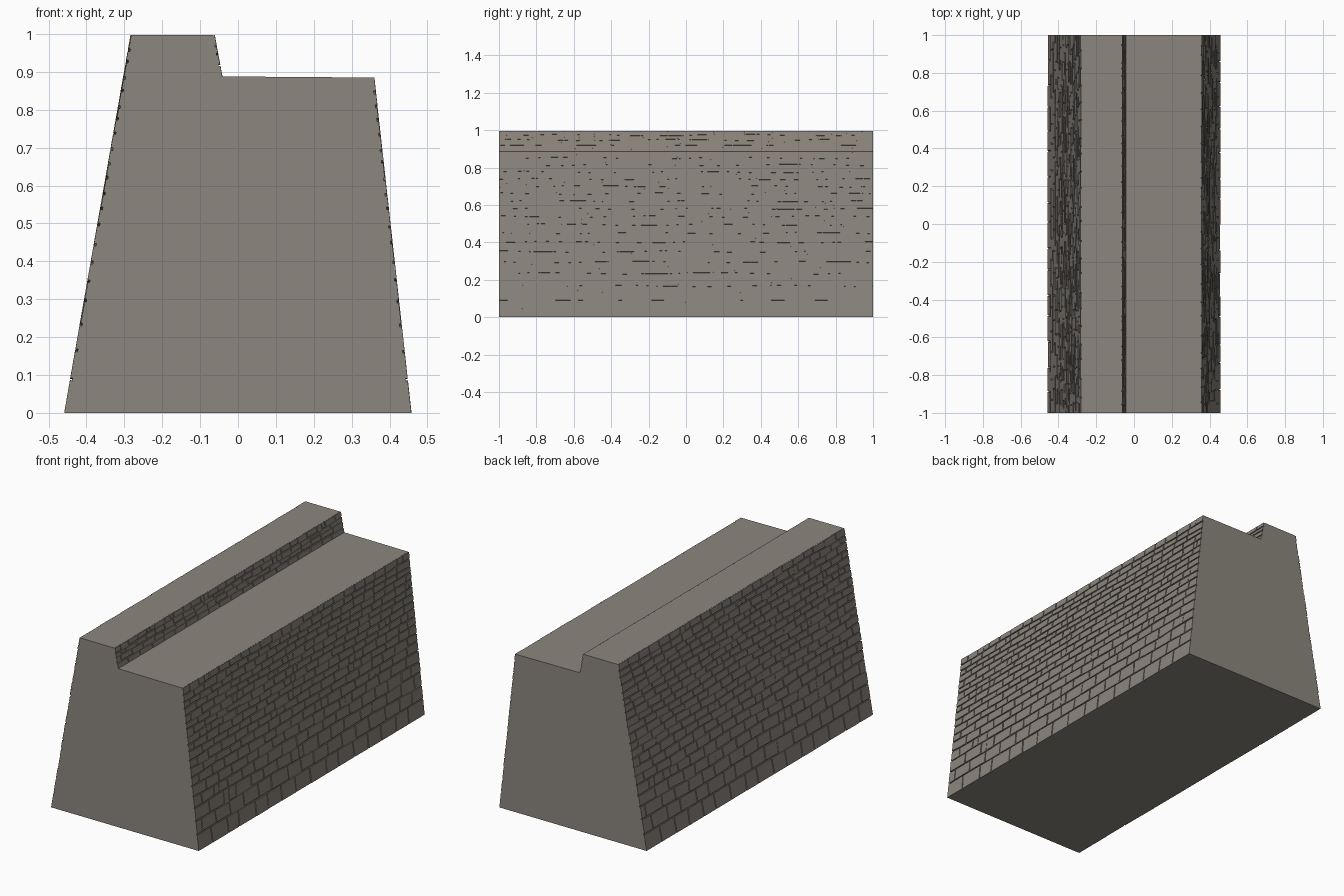
import bpy, bmesh, math, random
from mathutils import Vector

if "Cube" in bpy.data.objects:
    bpy.data.objects.remove(bpy.data.objects["Cube"])

random.seed(7)
HALF = 1.0      # half length of the wall
DEPTH = 0.004   # depth of the joints
GAP = 0.0028    # half width of the joints

stone = bpy.data.materials.new("warm grey stone")
stone.diffuse_color = (0.262, 0.236, 0.207, 1)
stone.use_nodes = True
stone.node_tree.nodes["Principled BSDF"].inputs["Base Color"].default_value = stone.diffuse_color


def finish(name, bm):
    bmesh.ops.recalc_face_normals(bm, faces=bm.faces[:])
    me = bpy.data.meshes.new(name)
    bm.to_mesh(me)
    bm.free()
    ob = bpy.data.objects.new(name, me)
    bpy.context.collection.objects.link(ob)
    me.materials.append(stone)
    return ob


# Wall core: stepped, battered section extruded along y
D = DEPTH
profile = [(-0.456 + D, 0), (0.456 - D, 0), (0.358 - D, 0.885),
           (-0.042 - D, 0.888), (-0.062 - D, 0.997), (-0.281 + D, 0.997)]
bm = bmesh.new()
front = bm.faces.new([bm.verts.new((x, -HALF, z)) for x, z in profile])
ext = bmesh.ops.extrude_face_region(bm, geom=[front], use_keep_orig=True)
for v in ext["geom"]:
    if isinstance(v, bmesh.types.BMVert):
        v.co.y = HALF
finish("wall_core", bm)


def row_levels(rows, taper):
    """Fractions of the slope height: tall courses low down, thin ones above."""
    w = [1 + taper * math.exp(-k / 4) for k in range(rows)]
    levels = [0.0]
    for h in w:
        levels.append(levels[-1] + h / sum(w))
    return levels


def masonry(name, foot, head, rows, taper, width, rough):
    """Courses of raised irregular blocks on a slope from foot to head (x, z)."""
    a, b = Vector((foot[0], 0, foot[1])), Vector((head[0], 0, head[1]))
    slope = b - a
    length = slope.length
    side = -1 if foot[0] < -0.2 else 1
    out = Vector((slope.z, 0, -slope.x)).normalized() * side
    levels = row_levels(rows, taper)
    phase = [random.uniform(0, 6.28) for _ in levels]
    bm = bmesh.new()

    def level(i, y):            # wavy bed joint
        if i in (0, rows):
            return levels[i]
        amp = 0.004 if i > 1 else 0.001
        return levels[i] + (amp * math.sin(7 * y + phase[i])
                            + 0.4 * amp * math.sin(23 * y + 2 * phase[i])) / length

    def block(corners):
        lift = random.uniform(0, rough)
        rings = []
        for h in (-DEPTH - 0.001, lift):
            ring = []
            for y, t in corners:
                p = a + slope * t + out * h
                p.y = y
                p.z = min(max(p.z, 0), 0.997)
                ring.append(bm.verts.new(p))
            rings.append(ring)
        for ring in rings:
            bm.faces.new(ring)
        for k in range(4):
            n = (k + 1) % 4
            bm.faces.new((rings[0][k], rings[0][n], rings[1][n], rings[1][k]))

    for i in range(rows):
        w = width * (1.0 - 0.28 * i / rows)
        joints, y = [-HALF], -HALF + w * (0.5 if i % 2 else 1)
        while y < HALF - 0.4 * w:
            joints.append(y + random.uniform(-0.12, 0.12) * w)
            y += w
        joints.append(HALF)
        lean = [0] + [random.uniform(-0.003, 0.003) for _ in joints[2:]] + [0]
        g = GAP / length
        for k in range(len(joints) - 1):
            l0, l1 = joints[k] - lean[k], joints[k] + lean[k]
            r0, r1 = joints[k + 1] - lean[k + 1], joints[k + 1] + lean[k + 1]
            if k:
                l0, l1 = l0 + GAP, l1 + GAP
            if k < len(joints) - 2:
                r0, r1 = r0 - GAP, r1 - GAP
            gb = g if i else 0
            gt = g if i < rows - 1 else 0
            j = [random.uniform(0, 0.5) * g for _ in range(4)]
            c = [(l0, level(i, l0) + gb + j[0] * (i > 0)),
                 (r0, level(i, r0) + gb + j[1] * (i > 0)),
                 (r1, level(i + 1, r1) - gt - j[2] * (gt > 0)),
                 (l1, level(i + 1, l1) - gt - j[3] * (gt > 0))]
            if i > 1 and random.random() < 0.08:    # occasional split block
                f = random.uniform(0.35, 0.65)
                mb = [c[0][n] + (c[1][n] - c[0][n]) * f for n in (0, 1)]
                mt = [c[3][n] + (c[2][n] - c[3][n]) * f for n in (0, 1)]
                s = GAP * 0.6
                block([c[0], (mb[0] - s, mb[1]), (mt[0] - s, mt[1]), c[3]])
                block([(mb[0] + s, mb[1]), c[1], c[2], (mt[0] + s, mt[1])])
            else:
                block(c)
    return finish(name, bm)


# Stone facing on the two outer slopes and the parapet's inner step
masonry("right_stone_facing", (0.456, 0), (0.358, 0.885), 18, 1.4, 0.125, 0.002)
masonry("left_stone_facing", (-0.456, 0), (-0.281, 0.997), 21, 1.4, 0.125, 0.003)
masonry("parapet_inner_facing", (-0.042, 0.888), (-0.062, 0.997), 4, 0.2, 0.1, 0.001)
